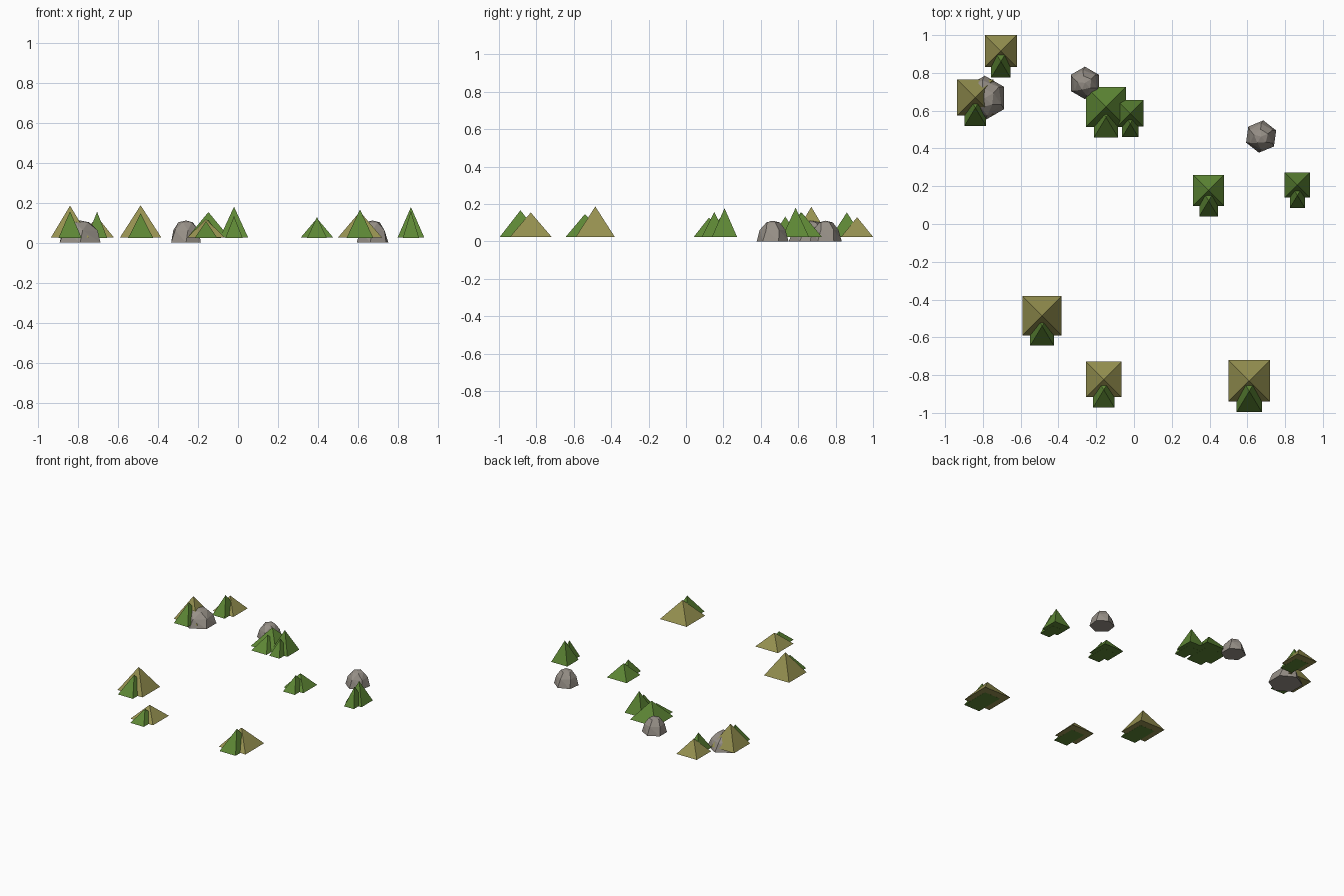
import bpy, bmesh
from math import sin, cos, radians, tau

cube = bpy.data.objects.get("Cube")
if cube:
    bpy.data.objects.remove(cube, do_unlink=True)


def material(name, rgb):
    m = bpy.data.materials.new(name)
    m.use_nodes = True
    m.diffuse_color = (*rgb, 1)
    bsdf = m.node_tree.nodes["Principled BSDF"]
    bsdf.inputs["Base Color"].default_value = (*rgb, 1)
    bsdf.inputs["Roughness"].default_value = 0.9
    return m


green = material("leaf green", (0.11, 0.24, 0.035))
olive = material("dry olive", (0.30, 0.28, 0.08))
grey = material("stone grey", (0.31, 0.28, 0.245))


def hull(name, points, mat):
    """Flat-faced convex solid wrapped round a few points."""
    bm = bmesh.new()
    for p in points:
        bm.verts.new(p)
    bmesh.ops.convex_hull(bm, input=bm.verts)
    bmesh.ops.dissolve_limit(bm, angle_limit=radians(1), verts=bm.verts, edges=bm.edges)
    bmesh.ops.recalc_face_normals(bm, faces=bm.faces)
    mesh = bpy.data.meshes.new(name)
    bm.to_mesh(mesh)
    bm.free()
    mesh.materials.append(mat)
    obj = bpy.data.objects.new(name, mesh)
    bpy.context.collection.objects.link(obj)
    return obj


def pyramid(name, x, y, half_x, half_y, base, top, mat):
    corners = [(x + i * half_x, y + j * half_y, base) for i in (-1, 1) for j in (-1, 1)]
    return hull(name, corners + [(x, y, top)], mat)


def ring(x, y, r, z, sides, turn):
    angles = [radians(turn) + tau * i / sides for i in range(sides)]
    return [(x + r * cos(a), y + r * sin(a), z) for a in angles]


# Bushes: a broad pyramid with a narrower green one just in front
BASE = 0.025
STEP = 0.055
bushes = [  # x, y, half width, tall top, front top, colour
    (-0.705, 0.915, 0.085, 0.13, 0.155, olive),
    (-0.84, 0.67, 0.096, 0.185, 0.157, olive),
    (-0.487, -0.485, 0.104, 0.187, 0.147, olive),
    (-0.16, -0.823, 0.094, 0.118, 0.107, olive),
    (0.61, -0.83, 0.111, 0.155, 0.167, olive),
    (-0.148, 0.62, 0.106, 0.153, 0.115, green),
    (-0.02, 0.586, 0.071, 0.18, 0.133, green),
    (0.395, 0.178, 0.082, 0.122, 0.128, green),
    (0.865, 0.206, 0.067, 0.178, 0.158, green),
]
for n, (x, y, h, top, front_top, mat) in enumerate(bushes, 1):
    pyramid(f"bush_{n}_back", x, y, h, h, BASE, top, mat)
    pyramid(f"bush_{n}_front", x, y - STEP, h * 0.6, h, BASE - 0.001, front_top, green)

# Rocks: faceted domes with a flat underside
rocks = [  # x, y, radius, turn
    (-0.79, 0.667, 0.118, 30),
    (-0.26, 0.747, 0.086, 30),
    (0.673, 0.463, 0.086, 22),
]
for n, (x, y, r, turn) in enumerate(rocks, 1):
    points = (ring(x, y, r, 0, 6, turn)
              + ring(x, y, r * 0.8, 0.062, 6, turn + 8)
              + ring(x, y, r * 0.45, 0.102, 5, turn)
              + [(x, y, 0.111)])
    hull(f"rock_{n}", points, grey)
